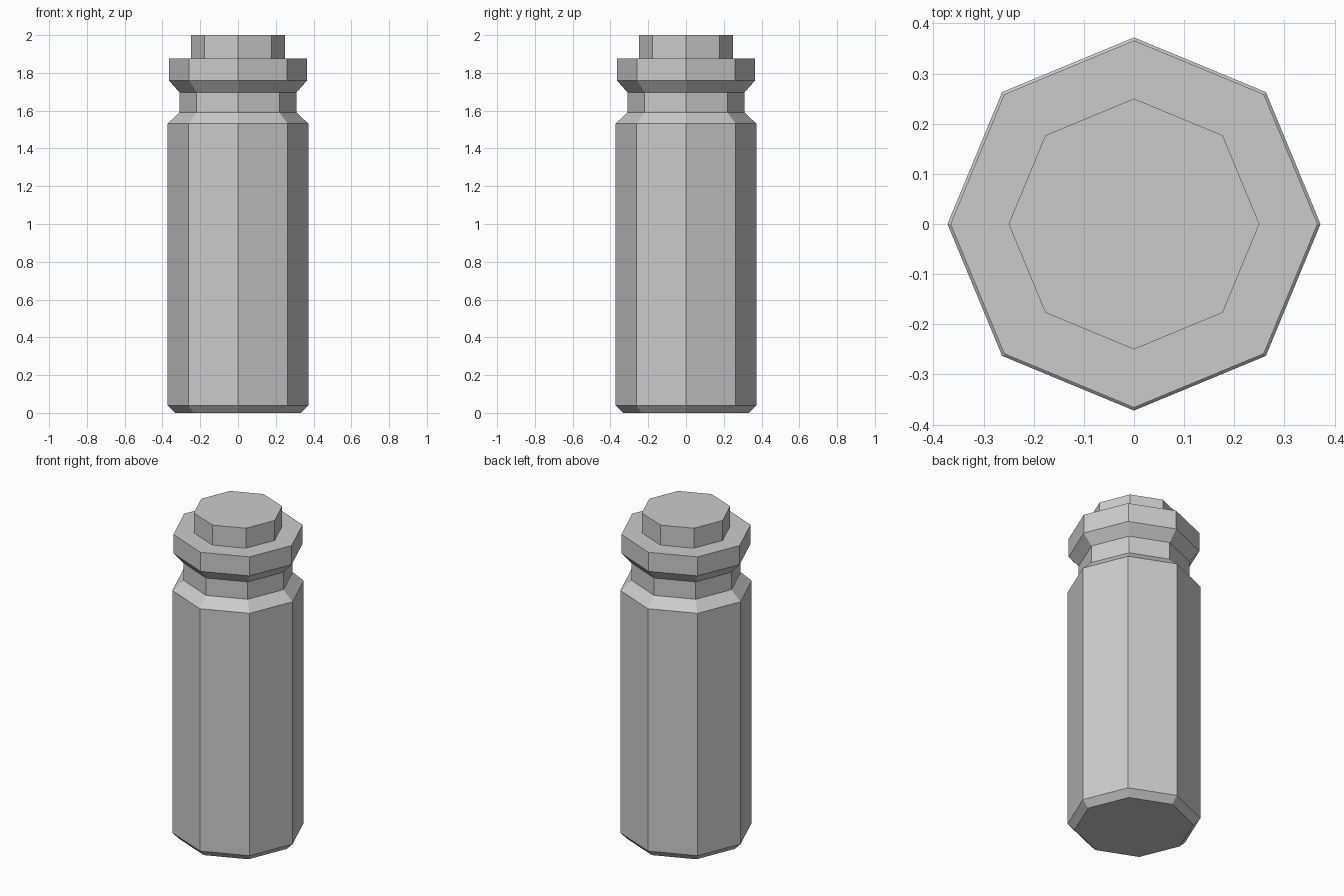
import bpy, bmesh
from math import cos, sin, tau

if "Cube" in bpy.data.objects:
    bpy.data.objects.remove(bpy.data.objects["Cube"])

SIDES = 8


def lathe(name, profile):
    """Revolve (radius, z) points into a closed, flat-faced solid."""
    bm = bmesh.new()
    rings = [[bm.verts.new((r * cos(tau * i / SIDES), r * sin(tau * i / SIDES), z))
              for i in range(SIDES)] for r, z in profile]
    for low, high in zip(rings, rings[1:]):
        for i in range(SIDES):
            j = (i + 1) % SIDES
            bm.faces.new((low[i], low[j], high[j], high[i]))
    bm.faces.new(rings[0][::-1])
    bm.faces.new(rings[-1])
    mesh = bpy.data.meshes.new(name)
    bm.to_mesh(mesh)
    bm.free()
    obj = bpy.data.objects.new(name, mesh)
    bpy.context.collection.objects.link(obj)
    return obj


# Octagonal bottle: chamfered base, body, shoulder, neck, flared collar, top plug
lathe("bottle", [
    (0.333, 0.0), (0.372, 0.04),        # base chamfer
    (0.372, 1.532), (0.31, 1.59),       # body and shoulder
    (0.31, 1.697),                      # neck
    (0.366, 1.76), (0.366, 1.877),      # collar
    (0.25, 1.877), (0.25, 2.0),         # plug
])
